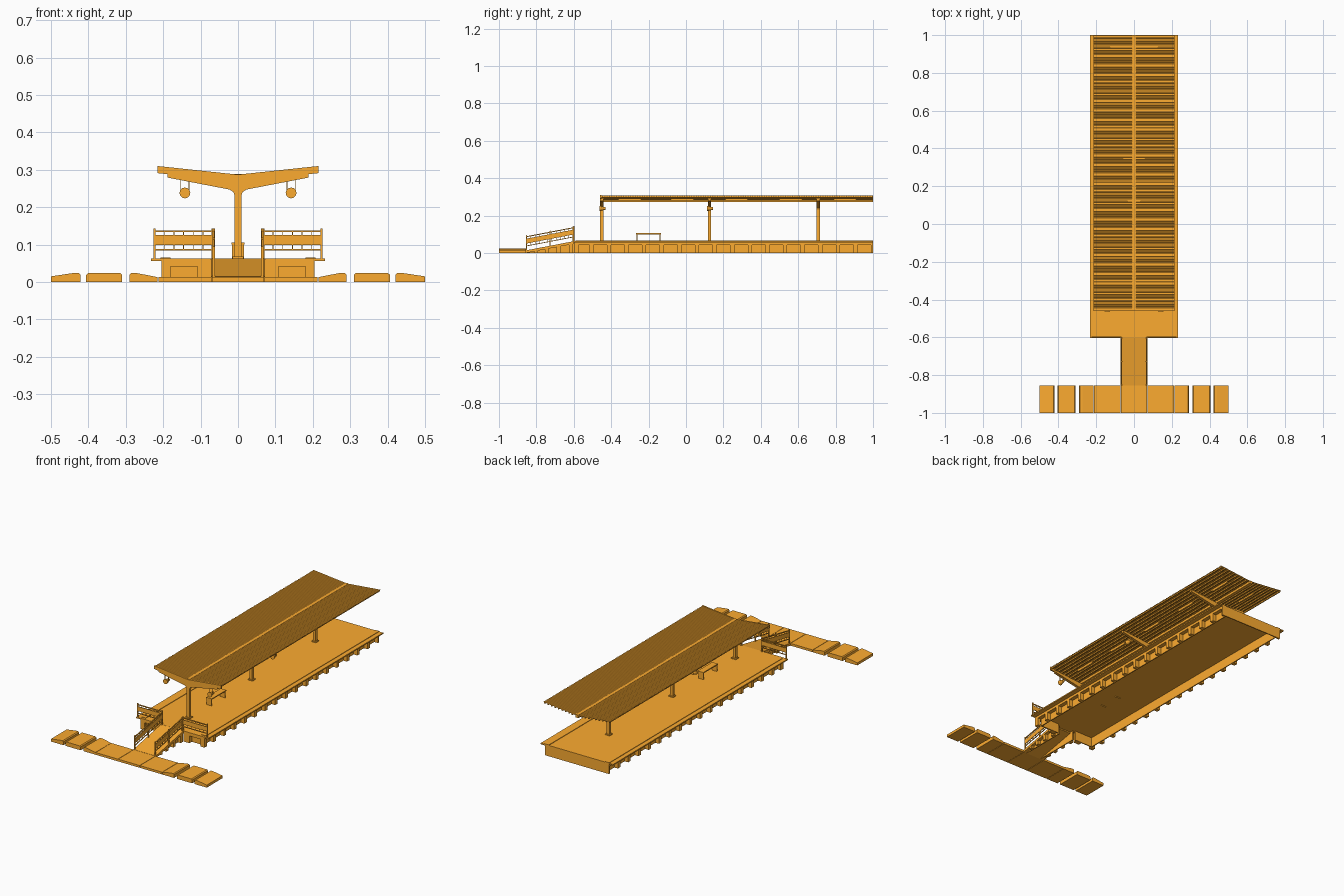
import bpy, bmesh
from math import pi
from mathutils import Vector, Matrix

if "Cube" in bpy.data.objects:
    bpy.data.objects.remove(bpy.data.objects["Cube"])

paint = bpy.data.materials.new("ochre_paint")
paint.diffuse_color = (.98, .41, .03, 1)
paint.use_nodes = True
paint.node_tree.nodes["Principled BSDF"].inputs["Base Color"].default_value = paint.diffuse_color


class Part:
    """Collects simple solids into one named mesh object."""
    def __init__(self, name):
        self.name, self.bm = name, bmesh.new()

    def loft(self, a, b):
        va = [self.bm.verts.new(p) for p in a]
        vb = [self.bm.verts.new(p) for p in b]
        n = len(va)
        self.bm.faces.new(va)
        self.bm.faces.new(vb[::-1])
        for i in range(n):
            j = (i + 1) % n
            self.bm.faces.new((va[j], va[i], vb[i], vb[j]))

    def xz(self, pts, y0, y1):          # profile in x,z pulled along y
        self.loft([(x, y0, z) for x, z in pts], [(x, y1, z) for x, z in pts])

    def yz(self, pts, x0, x1):          # profile in y,z pulled along x
        self.loft([(x0, y, z) for y, z in pts], [(x1, y, z) for y, z in pts])

    def box(self, x0, x1, y0, y1, z0, z1):
        self.xz([(x0, z0), (x1, z0), (x1, z1), (x0, z1)], y0, y1)

    def bar(self, p, q, t, z0, z1):     # upright strip following p -> q
        p, q = Vector(p), Vector(q)
        d = (q - p).to_2d().normalized() * t / 2
        s = Vector((-d.y, d.x, 0))
        ring = lambda c: [c + s + Vector((0, 0, z0)), c - s + Vector((0, 0, z0)),
                          c - s + Vector((0, 0, z1)), c + s + Vector((0, 0, z1))]
        self.loft(ring(p), ring(q))

    def cone(self, c, r1, r2, depth, seg=12):   # axis along y
        m = Matrix.Translation(c) @ Matrix.Rotation(pi / 2, 4, 'X')
        bmesh.ops.create_cone(self.bm, cap_ends=True, segments=seg, radius1=r1,
                              radius2=r2, depth=depth, matrix=m)

    def done(self):
        bmesh.ops.recalc_face_normals(self.bm, faces=self.bm.faces[:])
        me = bpy.data.meshes.new(self.name)
        self.bm.to_mesh(me)
        self.bm.free()
        me.materials.append(paint)
        ob = bpy.data.objects.new(self.name, me)
        bpy.context.collection.objects.link(ob)
        return ob


# platform: hollow recessed walls, edge beams, piers and overhanging slab
base = Part("platform_base")
base.box(-.182, .182, .994, 1, 0, .058)
piers = Part("platform_piers")
BAYS = 17
for s in (-1, 1):
    a, b = sorted((s * .176, s * .182))
    base.box(a, b, -.578, 1, 0, .058)
    a, b = sorted((s * .06, s * .182))
    base.box(a, b, -.578, -.572, 0, .058)
    a, b = sorted((s * .18, s * .205))
    base.box(a, b, -.6, 1, .042, .058)
    for i in range(BAYS + 1):
        y = -.6 + 1.6 * i / BAYS
        piers.box(a, b, max(y - .011, -.6), min(y + .011, 1), 0, .044)
    a, b = sorted((s * .07, s * .205))
    base.box(a, b, -.6, -.575, .042, .058)
    for u, v in ((.07, .108), (.186, .205)):
        a, b = sorted((s * u, s * v))
        piers.box(a, b, -.6, -.575, 0, .044)
base.done()
piers.done()

slab = Part("platform_slab")
slab.box(-.232, .232, -.603, 1, .056, .063)
slab.done()
strip = Part("tactile_strips")
for s in (-1, 1):
    a, b = sorted((s * .18, s * .207))
    strip.box(a, b, -.59, 1, .062, .066)
strip.done()

# ramp: sloping deck on hollow recessed sides
Y0, Y1, Z0, Z1 = -.856, -.6, .014, .063
top = lambda y: Z0 + (Z1 - Z0) * (y - Y0) / (Y1 - Y0)
ramp = Part("ramp")
ramp.yz([(Y0, 0), (Y1, Z1 - .014), (Y1, Z1), (Y0, Z0)], -.072, .072)
for s in (-1, 1):
    a, b = sorted((s * .047, s * .053))
    ramp.yz([(Y0, 0), (Y1 + .02, 0), (Y1 + .02, Z1 - .006), (Y1, Z1 - .006), (Y0, Z0 - .006)], a, b)
    a, b = sorted((s * .05, s * .07))
    for y in (-.8, -.745, -.682, -.615):
        ramp.box(a, b, y - .01, y + .01, 0, top(y) - .008)
ramp.done()

# track crossing: flat middle, sloped and chamfered panels between rails
cross = Part("track_crossing")
for a, b in ((-.213, -.071), (-.069, .069), (.071, .213)):
    cross.box(a, b, -1, Y0, 0, .013)
for s in (-1, 1):
    for prof in ([(.215, 0), (.29, 0), (.29, .019), (.286, .024), (.272, .024), (.215, .013)],
                 [(.31, 0), (.406, 0), (.406, .019), (.401, .024), (.315, .024), (.31, .019)],
                 [(.421, 0), (.5, 0), (.5, .015), (.44, .024), (.426, .024), (.421, .019)]):
        cross.xz([(s * x, z) for x, z in prof], -1, Y0)
cross.done()


# railings
def railing(name, p, q, posts):
    r = Part(name)
    p, q = Vector(p), Vector(q)
    d = (q - p).normalized()
    L = (q - p).length
    for z0, z1, t in ((.07, .075, .005), (.036, .062, .004), (.021, .025, .004)):
        r.bar(p, q, t, z0, z1)
    for i in range(posts):
        c = p.lerp(q, i / (posts - 1))
        r.bar(c - d * .003, c + d * .003, .006, -.006, .08)
    n = round(L / .024)
    for i in range(1, n):
        c = p.lerp(q, i / n)
        r.bar(c - d * .0012, c + d * .0012, .0024, .021, .075)
    r.done()


for s, side in ((-1, "left"), (1, "right")):
    railing("ramp_railing_" + side, (s * .065, -.852, top(-.852)), (s * .065, -.604, top(-.604)), 3)
    railing("front_railing_" + side, (s * .068, -.599, .063), (s * .223, -.599, .063), 2)

# columns with tapered Y arms
half = [(.009, .062), (.009, .23), (.012, .24), (.022, .247), (.188, .279), (.188, .291), (0, .274)]
profile = half + [(-x, z) for x, z in half[-2::-1]]
COLS = (-.45, .125, .707)
frames = Part("canopy_columns")
for y in COLS:
    frames.xz(profile, y - .0085, y + .0085)
    frames.box(-.015, .015, y - .014, y + .014, .062, .068)
frames.done()

# canopy framing: front fascia, purlins, centre gutter
under = lambda x: .284 + .1 * abs(x)
fascia = Part("canopy_fascia")
fascia.xz([(0, .268), (.215, .291), (.215, .31), (0, .287), (-.215, .31), (-.215, .291)], -.461, -.453)
fascia.done()
purlins = Part("canopy_purlins")
for s in (-1, 1):
    for i in range(9):
        x = .03 + .0222 * i
        a, b = sorted((s * (x - .003), s * (x + .003)))
        purlins.box(a, b, -.455, 1, under(x) - .007, under(x))
purlins.done()
gutter = Part("canopy_gutter")
gutter.box(-.01, .01, -.455, 1, .272, .289)
gutter.done()

# finely corrugated roof sheets
N = 116
step = 1.455 / N
wave = [(-.455 + (i + f) * step, h) for i in range(N)
        for f, h in ((0, 0), (.35, 0), (.5, .0025), (.85, .0025))] + [(1, 0)]
roof = Part("canopy_roof")
for s in (-1, 1):
    rows = [[roof.bm.verts.new((s * x, y, under(x) + h)) for y, h in wave] for x in (.006, .214)]
    for i in range(len(wave) - 1):
        roof.bm.faces.new((rows[0][i], rows[1][i], rows[1][i + 1], rows[0][i + 1]))
ob = roof.done()
m = ob.modifiers.new("thickness", 'SOLIDIFY')
m.thickness, m.offset = .0015, 0

# lights under the roof
lights = Part("canopy_lights")
for s in (-1, 1):
    for y in (-.3, -.02, .27, .56, .85):
        a, b = sorted((s * .09, s * .1))
        lights.box(a, b, y - .06, y + .06, .28, .29)
lights.done()

# hanging loudspeakers
horns = Part("loudspeakers")
for s in (-1, 1):
    for y in COLS[:2]:
        x = s * .142
        horns.cone((x, y, .238), .008, .0145, .022)
        horns.cone((x, y + .014, .238), .008, .008, .01)
        horns.cone((x, y - .012, .238), .0145, .0145, .003)
        for dx in (-.011, .011):
            horns.box(x + dx - .0012, x + dx + .0012, y - .002, y + .002, .238, .274)
horns.done()

# bench
bench = Part("bench")
bench.box(-.018, .018, -.267, -.133, .1, .106)
for y in (-.264, -.141):
    bench.box(-.016, .016, y, y + .005, .052, .101)
bench.done()
